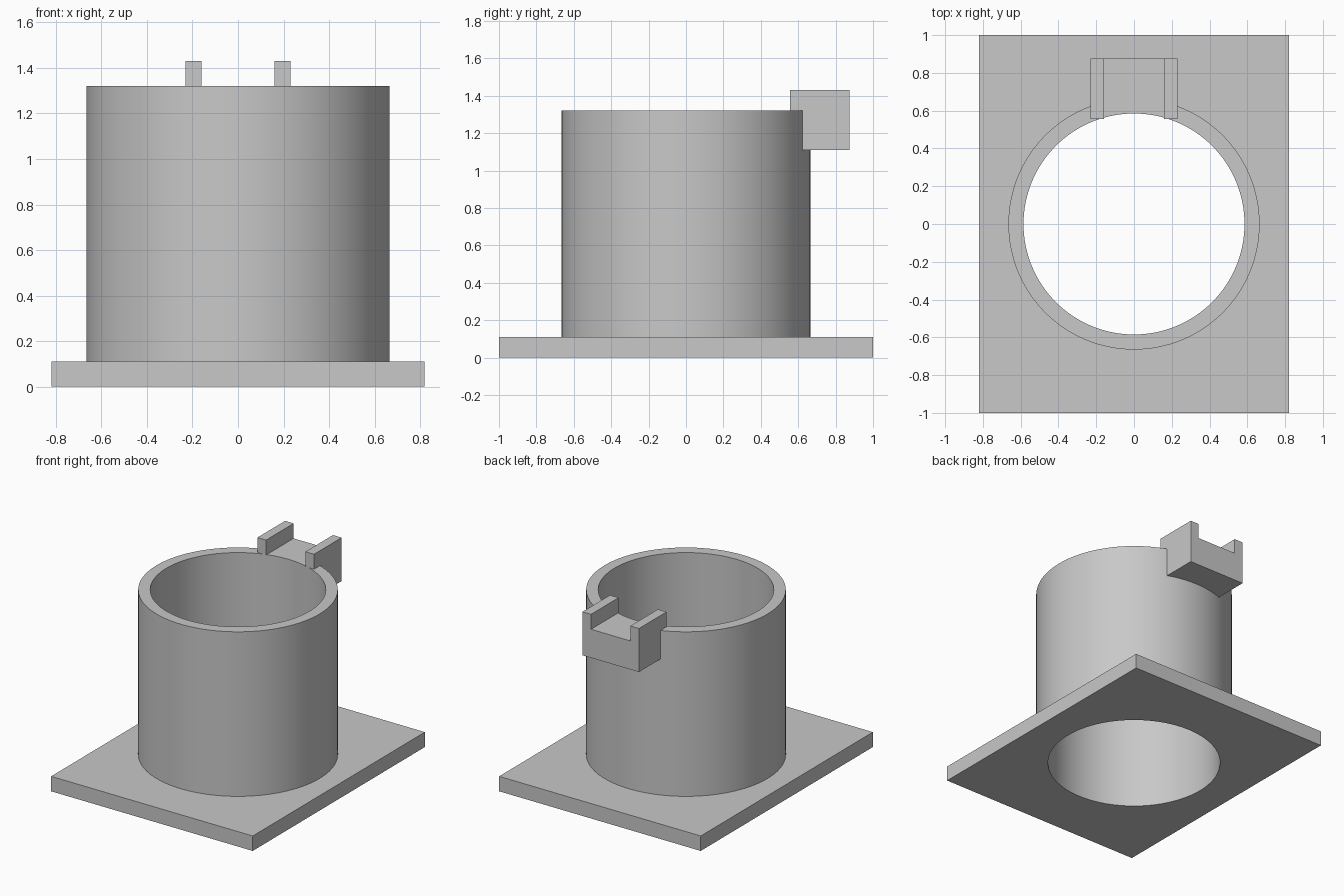
import bpy
import bmesh
from math import asin, cos, radians, sin, tau

cube = bpy.data.objects.get("Cube")
if cube:
    bpy.data.objects.remove(cube, do_unlink=True)

OUTER, BORE = 0.665, 0.585
PLATE_TOP, RIM = 0.11, 1.32
CLIP_X, SLOT_X, CLIP_BACK = 0.23, 0.16, 0.875

grey = bpy.data.materials.new("plain_grey")
grey.use_nodes = True
colour = (0.58, 0.58, 0.58, 1)
grey.diffuse_color = colour
grey.node_tree.nodes["Principled BSDF"].inputs["Base Color"].default_value = colour


def circle(r, n=128):
    return [(r * cos(tau * i / n), r * sin(tau * i / n)) for i in range(n)]


def rect(x0, x1, y0, y1):
    return [(x0, y0), (x1, y0), (x1, y1), (x0, y1)]


def prism(name, loops, z0, z1):
    """Fill the outline (inner loops become holes) and extrude it upward."""
    bm = bmesh.new()
    edges = []
    for loop in loops:
        vs = [bm.verts.new((x, y, z0)) for x, y in loop]
        edges += [bm.edges.new((v, vs[i - 1])) for i, v in enumerate(vs)]
    bmesh.ops.triangle_fill(bm, use_beauty=True, edges=edges, normal=(0, 0, 1))
    ext = bmesh.ops.extrude_face_region(bm, geom=bm.faces[:], use_keep_orig=True)
    top = [g for g in ext["geom"] if isinstance(g, bmesh.types.BMVert)]
    bmesh.ops.translate(bm, verts=top, vec=(0, 0, z1 - z0))
    bmesh.ops.recalc_face_normals(bm, faces=bm.faces[:])
    mesh = bpy.data.meshes.new(name)
    bm.to_mesh(mesh)
    bm.free()
    mesh.materials.append(grey)
    obj = bpy.data.objects.new(name, mesh)
    bpy.context.collection.objects.link(obj)
    bpy.ops.object.select_all(action="DESELECT")
    obj.select_set(True)
    bpy.context.view_layer.objects.active = obj
    bpy.ops.object.shade_smooth_by_angle(angle=radians(30))
    return obj


# Base plate and upright tube share one bore
prism("base_plate", [rect(-0.82, 0.82, -1, 1), circle(BORE)], 0, PLATE_TOP)
prism("tube", [circle(OUTER), circle(BORE)], PLATE_TOP, RIM)

# Clip block follows the tube wall and is level with the rim
r = OUTER - 0.002
half = asin(CLIP_X / r)
steps = 16
angles = [half * (2 * i / steps - 1) for i in range(steps + 1)]
arc = [(r * sin(a), r * cos(a)) for a in angles]
prism("clip_block", [arc + [(CLIP_X, CLIP_BACK), (-CLIP_X, CLIP_BACK)]], 1.11, RIM)

# Two rails on either side of the slot
for name, side in (("left_rail", 1), ("right_rail", -1)):
    xs = sorted((side * SLOT_X, side * CLIP_X))
    prism(name, [rect(*xs, 0.555, CLIP_BACK)], RIM, 1.43)
